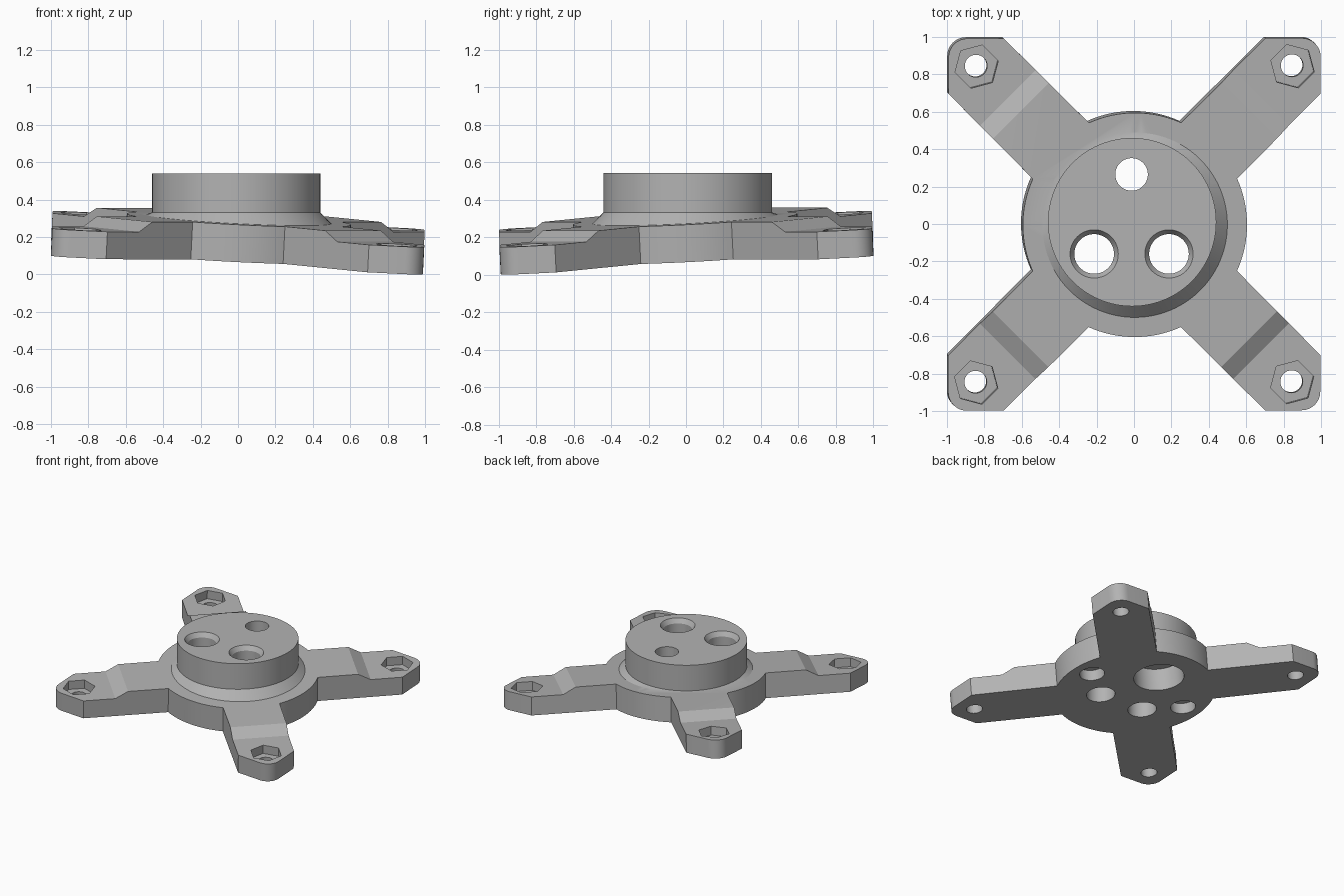
import bpy, bmesh, math
from math import cos, sin, radians, pi
from mathutils import Matrix, Vector

cube = bpy.data.objects.get("Cube")
if cube:
    bpy.data.objects.remove(cube, do_unlink=True)

grey = bpy.data.materials.new("mid_grey")
grey.use_nodes = True
grey.diffuse_color = (0.45, 0.45, 0.45, 1)
grey.node_tree.nodes["Principled BSDF"].inputs["Base Color"].default_value = (0.45, 0.45, 0.45, 1)

# The plate and arms lean along one diagonal; the boss stays level
TILT = Matrix.Translation((0, 0, 0.2)) @ Matrix.Rotation(radians(4.04), 4, Vector((1, 1, 0)))
LEVEL = Matrix.Identity(4)
PLATE_TOP, TIP_TOP, DISC_R, ARM_W = 0.1, 0.047, 0.6, 0.212


def circle(r, x=0, y=0, n=64, turn=0.0):
    return [(x + r * cos(turn + 2 * pi * i / n), y + r * sin(turn + 2 * pi * i / n)) for i in range(n)]


def loft(name, rings):
    """Closed solid through matching rings of points, listed bottom to top."""
    bm = bmesh.new()
    loops = [[bm.verts.new(p) for p in ring] for ring in rings]
    n = len(loops[0])
    for low, high in zip(loops, loops[1:]):
        for i in range(n):
            j = (i + 1) % n
            bm.faces.new((low[i], low[j], high[j], high[i]))
    bm.faces.new(loops[0][::-1])
    bm.faces.new(loops[-1])
    bmesh.ops.recalc_face_normals(bm, faces=bm.faces)
    mesh = bpy.data.meshes.new(name)
    bm.to_mesh(mesh)
    bm.free()
    mesh.materials.append(grey)
    ob = bpy.data.objects.new(name, mesh)
    bpy.context.collection.objects.link(ob)
    return ob


def level(points, z, matrix=LEVEL):
    return [matrix @ Vector((x, y, z)) for x, y in points]


def prism(name, points, z0, z1, matrix=LEVEL):
    return loft(name, [level(points, z0, matrix), level(points, z1, matrix)])


def combine(ob, tool, operation):
    """Apply one boolean and discard the tool."""
    tool.hide_render = True
    mod = ob.modifiers.new("bool", "BOOLEAN")
    mod.operation, mod.solver, mod.object = operation, "EXACT", tool
    graph = bpy.context.evaluated_depsgraph_get()
    mesh = bpy.data.meshes.new_from_object(ob.evaluated_get(graph))
    ob.modifiers.clear()
    ob.data = mesh
    bpy.data.objects.remove(tool, do_unlink=True)


# Outline: disc with four arms that end in rounded square corners
outline = []
half = math.asin(ARM_W / DISC_R)
tip, corner_r = 0.996, 0.1
for k in range(4):
    turn = Matrix.Rotation(k * pi / 2, 2)
    arm = [(tip, 0.7)]
    for i in range(9):
        a = i * pi / 16
        arm.append((tip - corner_r + corner_r * cos(a), tip - corner_r + corner_r * sin(a)))
    arm.append((0.7, tip))
    start, end = pi / 4 + half, 3 * pi / 4 - half
    arm += [(DISC_R * cos(start + (end - start) * i / 16),
             DISC_R * sin(start + (end - start) * i / 16)) for i in range(17)]
    outline += [tuple(turn @ Vector(p)) for p in arm]
body = prism("mounting_bracket", outline, -0.1, PLATE_TOP, TILT)

# Boss: level cylinder with a flared foot that meets the leaning plate
foot, wall = circle(0.495, n=96), circle(0.45, -0.01, 0.01, n=96)
boss = loft("boss", [level(foot, 0.05, TILT), level(foot, PLATE_TOP, TILT),
                     level(wall, 0.336), level(wall, 0.545)])
combine(body, boss, "UNION")

# Arm tips: ramp down to a thinner pad, hexagonal nut pocket and bolt hole
ramp = [(0.865, PLATE_TOP), (0.96, TIP_TOP), (1.6, TIP_TOP), (1.6, 0.3), (0.865, 0.3)]
for k in range(4):
    place = TILT @ Matrix.Rotation(pi / 4 + k * pi / 2, 4, "Z")
    step = loft("step_cutter", [[place @ Vector((s, side, z)) for s, z in ramp] for side in (-0.4, 0.4)])
    combine(body, step, "DIFFERENCE")
    nut = prism("nut_cutter", circle(0.12, 1.196, n=6), TIP_TOP - 0.07, 0.2, place)
    combine(body, nut, "DIFFERENCE")
    bolt = prism("bolt_cutter", circle(0.06, 1.196, n=32), -0.3, 0.2, place)
    combine(body, bolt, "DIFFERENCE")

# Pair of large through holes with a chamfered mouth
for x in (-0.213, 0.187):
    bore, mouth = circle(0.106, x, -0.16), circle(0.129, x, -0.16)
    combine(body, loft("bore_cutter", [level(bore, -0.2), level(bore, 0.51),
                                       level(mouth, 0.545), level(mouth, 0.7)]), "DIFFERENCE")

# Small through hole opening into a wide pocket underneath
combine(body, prism("hole_cutter", circle(0.087, -0.013, 0.265), -0.2, 0.7), "DIFFERENCE")
combine(body, prism("pocket_cutter", circle(0.187, -0.01, 0.265), -0.3, 0.08, TILT), "DIFFERENCE")

# Two shallow blind pockets underneath
for x in (-0.44, 0.44):
    combine(body, prism("blind_cutter", circle(0.093, x, 0.03, n=48), -0.3, -0.015, TILT), "DIFFERENCE")

# Stand on the floor and shade
lowest = min(v.co.z for v in body.data.vertices)
body.data.transform(Matrix.Translation((0, 0, -lowest)))
bpy.ops.object.select_all(action="DESELECT")
body.select_set(True)
bpy.context.view_layer.objects.active = body
bpy.ops.object.shade_smooth_by_angle(angle=radians(25))
